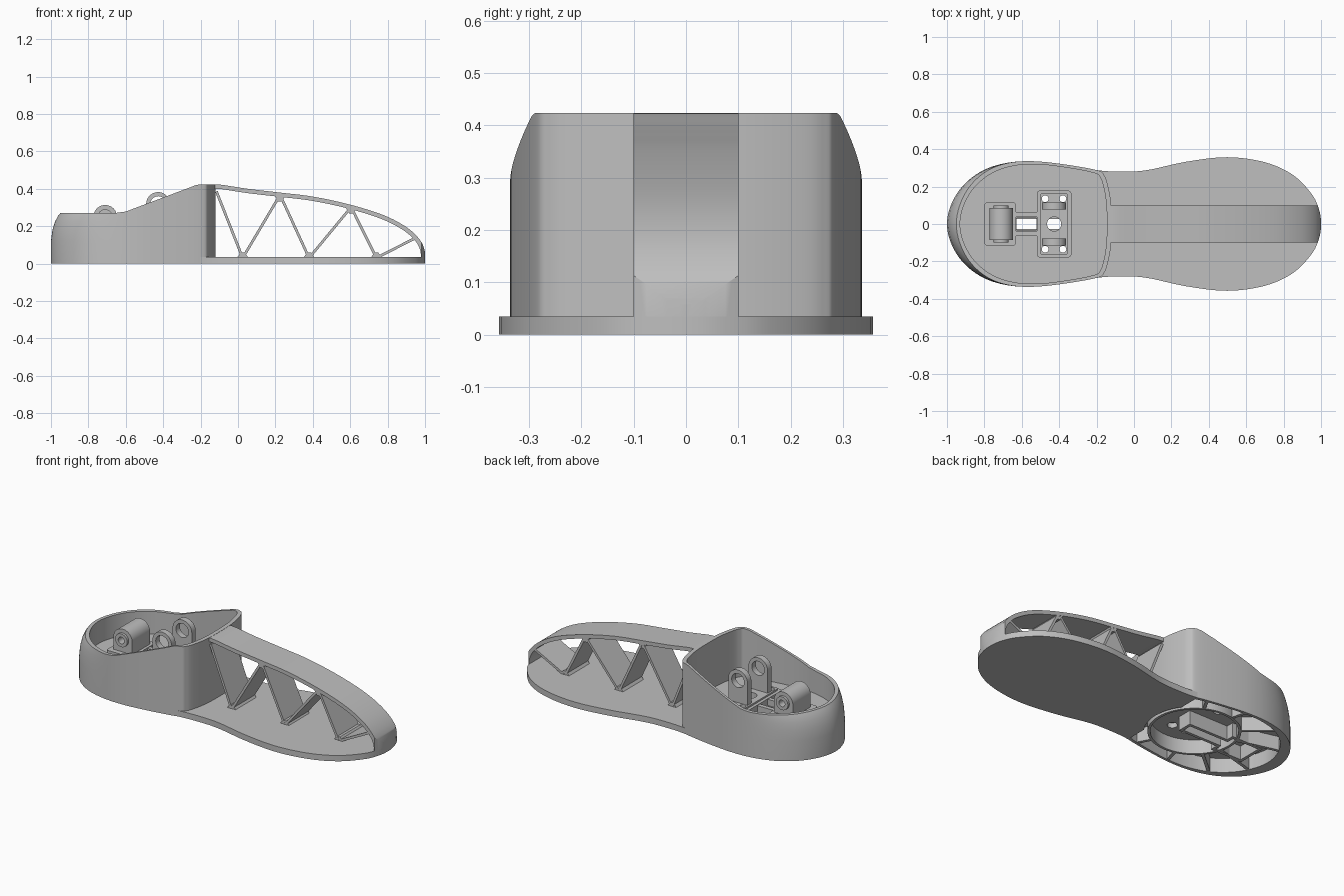
import bpy, bmesh, math
from mathutils import Vector

cube = bpy.data.objects.get("Cube")
if cube:
    bpy.data.objects.remove(cube)

GREY = (0.52, 0.52, 0.52, 1)
mat = bpy.data.materials.new("matte_grey")
mat.use_nodes = True
mat.diffuse_color = GREY
mat.node_tree.nodes["Principled BSDF"].inputs["Base Color"].default_value = GREY


def spline(pts, closed=True, steps=6):
    """Smooth curve through 2D points."""
    n, out = len(pts), []
    pick = lambda i: Vector(pts[i % n] if closed else pts[max(0, min(n - 1, i))])
    for i in range(n if closed else n - 1):
        a, b, c, d = (pick(i + k) for k in (-1, 0, 1, 2))
        for s in range(steps):
            t = s / steps
            out.append(0.5 * (2 * b + (c - a) * t + (2 * a - 5 * b + 4 * c - d) * t * t
                              + (3 * b - a - 3 * c + d) * t ** 3))
    return out if closed else out + [Vector(pts[-1])]


def mirrored(half):
    """Close a half outline whose two end points lie on the centre line."""
    return half + [(x, -y) for x, y in reversed(half[1:-1])]


def loft(name, rings):
    bm = bmesh.new()
    loops = [[bm.verts.new(p) for p in r] for r in rings]
    n = len(loops[0])
    for lo, hi in zip(loops, loops[1:]):
        for i in range(n):
            bm.faces.new((lo[i], lo[(i + 1) % n], hi[(i + 1) % n], hi[i]))
    bm.faces.new(loops[0][::-1])
    bm.faces.new(loops[-1])
    bmesh.ops.recalc_face_normals(bm, faces=bm.faces)
    me = bpy.data.meshes.new(name)
    bm.to_mesh(me)
    bm.free()
    me.materials.append(mat)
    ob = bpy.data.objects.new(name, me)
    bpy.context.collection.objects.link(ob)
    return ob


def prism(name, pts, lo, hi, axis="z"):
    place = (lambda p, h: (p[0], p[1], h)) if axis == "z" else (lambda p, h: (p[0], h, p[1]))
    return loft(name, [[place(p, h) for p in pts] for h in (lo, hi)])


def rect(x0, x1, y0, y1):
    return [(x0, y0), (x1, y0), (x1, y1), (x0, y1)]


def circle(x, y, r, n=40):
    return [(x + r * math.cos(math.tau * i / n), y + r * math.sin(math.tau * i / n))
            for i in range(n)]


def rounded(x0, x1, y, r=0.015):
    """Rectangle of half width y with rounded corners."""
    cx, dx = (x0 + x1) / 2, (x1 - x0) / 2 - r
    return [(cx + math.copysign(dx, px) + px, math.copysign(y - r, py) + py)
            for px, py in (Vector((r, 0)) @ Vector((0, 0)) and None or
                           (r * math.cos(math.tau * (i + 0.5) / 24), r * math.sin(math.tau * (i + 0.5) / 24))
                           for i in range(24))]


def combine(ob, tool, op="DIFFERENCE", keep=False):
    mod = ob.modifiers.new("cut", "BOOLEAN")
    mod.operation, mod.object, mod.solver = op, tool, "EXACT"
    bpy.context.view_layer.update()
    me = bpy.data.meshes.new_from_object(
        ob.evaluated_get(bpy.context.evaluated_depsgraph_get()))
    ob.modifiers.clear()
    ob.data = me
    if not keep:
        bpy.data.objects.remove(tool)


# Outlines of the foot and of the heel cup
heel = [(-1, 0), (-0.975, 0.11), (-0.91, 0.21), (-0.81, 0.285), (-0.69, 0.325),
        (-0.55, 0.336), (-0.38, 0.32), (-0.2, 0.288)]
toe = [(-0.07, 0.28), (0.07, 0.288), (0.28, 0.333), (0.5, 0.357), (0.7, 0.33),
       (0.85, 0.262), (0.95, 0.16), (0.99, 0.075), (1, 0)]
foot_line = spline(mirrored(heel + toe))
cup_line = spline(mirrored(heel + [(-0.16, 0.262), (-0.138, 0.2), (-0.123, 0.11), (-0.12, 0)]))
RING_X, FLOOR, UNDER, PAD = -0.42, 0.135, 0.085, 0.175

# Sole plate, open under the heel
sole = prism("sole_plate", foot_line, 0, 0.035)
combine(sole, prism("tool", rect(-0.2, 1.2, -0.5, 0.5), -0.1, 0.1), "INTERSECT")
combine(sole, prism("tool", circle(RING_X, 0, 0.27, 64), -0.1, 0.1))


# Heel cup: tucked in towards the top at the back, rim cut to a side profile
def tuck(p, s):
    return (-0.6 + (p[0] + 0.6) * s if p[0] < -0.6 else p[0], p[1])


layers = [(0, 1), (0.12, 1), (0.18, 0.98), (0.225, 0.945), (0.255, 0.905), (0.27, 0.875), (0.5, 0.875)]
cup = loft("heel_cup", [[(*tuck(p, s), z) for p in cup_line] for z, s in layers])
inner_line = [(-0.145 + (p[0] + 0.12) * 0.892, p[1] * 0.95) for p in cup_line]
seat_line = [(x * 1.005 + 0.003, y * 1.01) for x, y in inner_line]
combine(cup, prism("tool", inner_line, -0.1, 0.6))
above = [(-1.2, 0.27), (-0.66, 0.27), (-0.6, 0.278), (-0.26, 0.406), (-0.23, 0.418),
         (-0.2, 0.424), (0, 0.424), (0, 0.7), (-1.2, 0.7)]
combine(cup, prism("tool", above, -0.6, 0.6, "y"))

# Cup floor and the mounting pads on it
floor = prism("cup_floor", seat_line, UNDER, FLOOR)
rear_pad = prism("rear_pad", rounded(-0.8, -0.63, 0.115), FLOOR - 0.01, PAD)
front_pad = prism("front_pad", rounded(-0.52, -0.335, 0.178), FLOOR - 0.01, PAD)
bracket = prism("bracket_plate", rounded(-0.502, -0.353, 0.165), PAD - 0.01, PAD + 0.01)
for side, y in (("left", 0.05), ("right", -0.05)):
    prism(f"channel_rail_{side}", rect(-0.64, -0.51, y - 0.013, y + 0.013), FLOOR - 0.01, PAD - 0.003)

# Bolt holes, centre hole and slot
bolts = [(x, y) for x in (-0.475, -0.38) for y in (-0.135, 0.135)]
holes = [circle(RING_X - 0.007, 0, 0.038)] + [circle(x, y, 0.018, 20) for x, y in bolts]
for pts in holes + [rect(-0.628, -0.522, -0.033, 0.033)]:
    tool = prism("tool", pts, 0.02, 0.3)
    for ob in (floor, front_pad):
        combine(ob, tool, keep=True)
    combine(bracket, tool)
for x, y in bolts:
    combine(floor, prism("tool", circle(x, y, 0.028, 24), 0.02, UNDER + 0.03))

# Underside: ring, keyhole pocket frame and radial ribs
ring = prism("underside_ring", circle(RING_X, 0, 0.25, 64), 0.001, UNDER + 0.01)
combine(ring, prism("tool", circle(RING_X, 0, 0.235, 64), -0.1, 0.3))


def keyhole(g):
    return mirrored([(-0.82 + g, 0), (-0.82 + g, 0.09 - g), (-0.61 - g, 0.09 - g),
                     (-0.61 - g, 0.045 - g), (-0.35 - g, 0.045 - g), (-0.35 - g, 0)])


frame = prism("pocket_frame", keyhole(0), 0.002, UNDER + 0.01)
combine(frame, prism("tool", keyhole(0.018), -0.1, 0.3))
for i, deg in enumerate((62, 105, 140, 165, 195, 220, 255, 298)):
    d = Vector((math.cos(math.radians(deg)), math.sin(math.radians(deg))))
    side, start = Vector((-d.y, d.x)) * 0.009, Vector((RING_X, 0)) + d * 0.242
    end = start + d * 0.5
    rib = prism(f"heel_rib_{i + 1}", [start - side, end - side, end + side, start + side],
                0.003, UNDER + 0.01)
    combine(rib, prism("tool", seat_line, -0.1, 0.3), "INTERSECT")


# Bracket lugs with rounded tops
def lug(name, x, z, r, y0, y1, bore):
    arc = [(x + r * math.cos(math.pi * i / 20), z + r * math.sin(math.pi * i / 20)) for i in range(21)]
    ob = prism(name, [(x + r, FLOOR)] + arc + [(x - r, FLOOR)], y0, y1, "y")
    combine(ob, prism("tool", circle(x, z, bore), -0.5, 0.5, "y"))


for side, s in (("left", 1), ("right", -1)):
    lug(f"front_lug_{side}", -0.427, 0.318, 0.064, *sorted((s * 0.078, s * 0.115)), 0.042)
lug("rear_barrel", -0.71, 0.25, 0.063, -0.085, 0.085, 0.03)
bush = prism("rear_bushing", circle(-0.71, 0.25, 0.04), -0.1, 0.1, "y")
combine(bush, prism("tool", circle(-0.71, 0.25, 0.02), -0.5, 0.5, "y"))

# Arched instep strap, trimmed to the toe outline
arch_line = spline([(-0.13, 0.423), (-0.08, 0.42), (0.05, 0.4), (0.22, 0.38), (0.4, 0.358), (0.6, 0.315),
                    (0.78, 0.258), (0.9, 0.195), (0.97, 0.13), (0.998, 0.07), (1, 0.005)], closed=False)
under = []
for i, p in enumerate(arch_line):
    t = (arch_line[min(i + 1, len(arch_line) - 1)] - arch_line[max(i - 1, 0)]).normalized()
    under.append(p + Vector((t.y, -t.x)) * 0.023)
arch = prism("instep_arch", arch_line + under[::-1], -0.1, 0.1, "y")
combine(arch, prism("tool", foot_line, -0.1, 0.6), "INTERSECT")

# Zigzag truss webs between sole and arch, with gussets at the joints
nodes = [(-0.115, 0.385), (0.025, 0.03), (0.225, 0.367), (0.38, 0.03), (0.605, 0.302),
         (0.74, 0.03), (0.945, 0.135)]
for i, (a, b) in enumerate(zip(nodes, nodes[1:])):
    a, b = Vector(a), Vector(b)
    t = (b - a).normalized()
    n = Vector((-t.y, t.x)) * 0.007
    prism(f"truss_web_{i + 1}", [a - n, b - n, b + n, a + n], -0.099, 0.099, "y")
for i, (x, z) in enumerate(nodes[1:-1]):
    up = 0.028 if i % 2 == 0 else -0.034
    prism(f"truss_gusset_{i + 1}", [(x - 0.032, z), (x + 0.032, z), (x + 0.01, z + up),
                                    (x - 0.01, z + up)], -0.098, 0.098, "y")

# Smooth curved walls, keep hard edges
bpy.ops.object.select_all(action="DESELECT")
for ob in bpy.context.collection.objects:
    if ob.type == "MESH" and ob.data.materials and ob.data.materials[0] == mat:
        ob.select_set(True)
        bpy.context.view_layer.objects.active = ob
bpy.ops.object.shade_smooth_by_angle(angle=math.radians(30))
